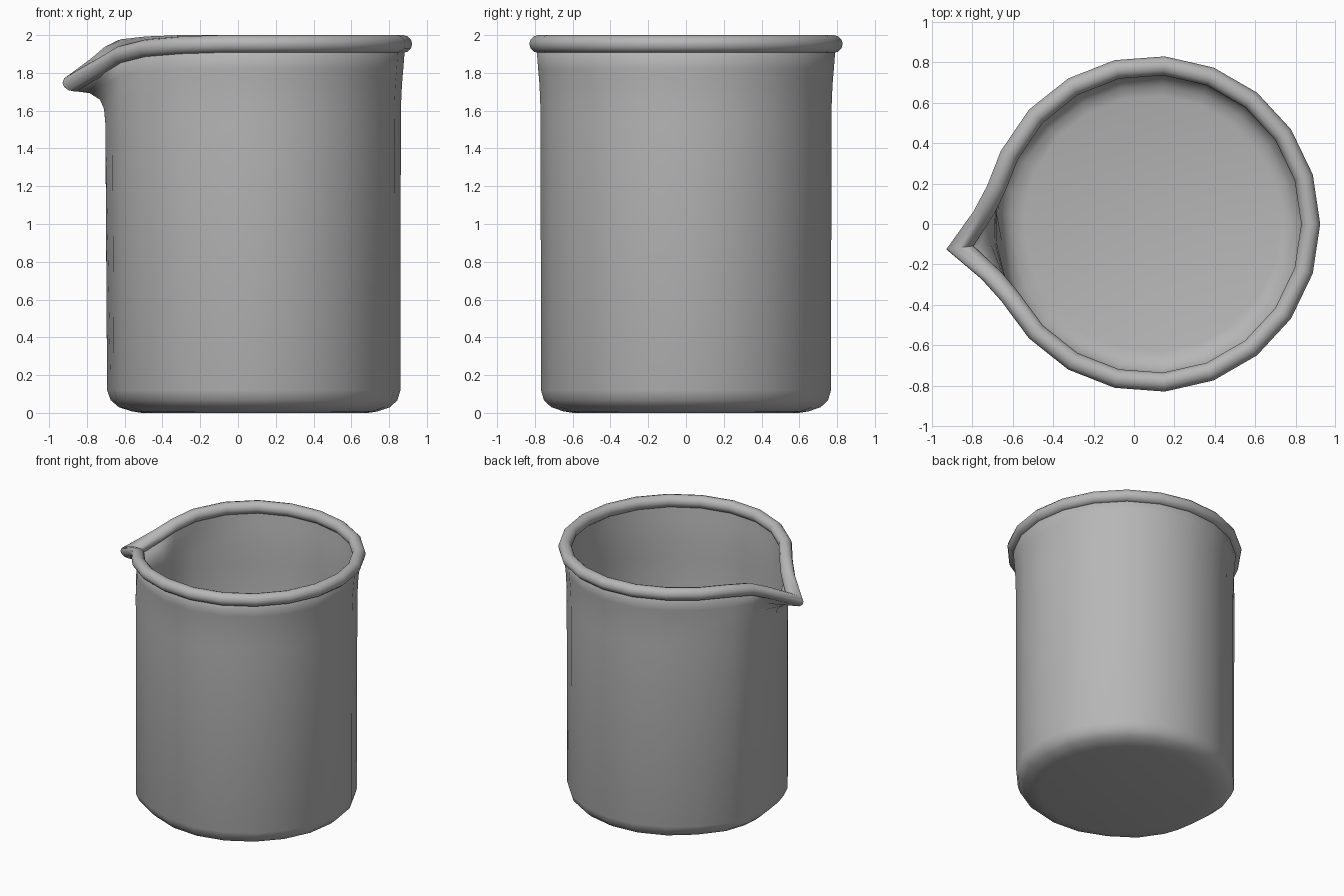
import bpy, bmesh
from math import sin, cos, pi, radians

if "Cube" in bpy.data.objects:
    bpy.data.objects.remove(bpy.data.objects["Cube"])

CX = 0.09        # axis of the beaker
SIDES = 21
SPOUT = 187.0    # direction of the pouring lip in degrees

# Columns around the axis: (angle, outward push, drop of the rim, wall bulge)
SHAPE = {0: (0.195, -0.205, 0.0), 11: (0.055, -0.11, 0.015), 20: (0.007, -0.055, 0.03)}
columns = []
for k in range(SIDES):
    a = 360 * k / SIDES
    d = abs(a - SPOUT)
    if d > 21:
        near = d < 40
        columns.append((a, 0.0, -0.022 if near else -0.007 if d < 60 else 0.0,
                        0.033 if near else 0.0))
for d, shape in SHAPE.items():
    for s in ((-1, 1) if d else (1,)):
        columns.append((SPOUT + s * d, *shape))
columns.sort()


def loft(name, profile, material, closed=False):
    """Sweep (radius, z, push, drop, bulge weight) points around the axis."""
    bm = bmesh.new()
    rings = []
    for r, z, wp, wd, wb in profile:
        ring = []
        for a, push, drop, bulge in columns:
            rr = r + push * wp + bulge * wb
            t = radians(a)
            ring.append(bm.verts.new((CX + rr * cos(t), rr * sin(t), z + drop * wd)))
        rings.append(ring)
    n = len(columns)
    pairs = list(zip(rings, rings[1:]))
    if closed:
        pairs.append((rings[-1], rings[0]))
    for lo, hi in pairs:
        for i in range(n):
            j = (i + 1) % n
            bm.faces.new((lo[i], lo[j], hi[j], hi[i]))
    if not closed:
        bm.faces.new(rings[0][::-1])
        bm.faces.new(rings[-1])
    bmesh.ops.recalc_face_normals(bm, faces=bm.faces[:])
    me = bpy.data.meshes.new(name)
    bm.to_mesh(me)
    bm.free()
    me.materials.append(material)
    ob = bpy.data.objects.new(name, me)
    bpy.context.collection.objects.link(ob)
    bpy.ops.object.select_all(action='DESELECT')
    ob.select_set(True)
    bpy.context.view_layer.objects.active = ob
    bpy.ops.object.shade_smooth_by_angle(angle=radians(60))
    return ob


grey = bpy.data.materials.new("dark_grey")
grey.diffuse_color = (0.47, 0.47, 0.47, 1)
grey.use_nodes = True
grey.node_tree.nodes["Principled BSDF"].inputs["Base Color"].default_value = grey.diffuse_color

# Vessel: rounded foot, straight wall, flared neck, then back down inside
wall = [(0.77, 0.12, 0, 0, 1), (0.772, 1.53, 0.13, 0, 1), (0.774, 1.65, 0.16, 0.2, 1),
        (0.778, 1.74, 0.25, 0.4, 0.8), (0.785, 1.82, 0.5, 0.62, 0.4),
        (0.792, 1.91, 0.95, 1, 0)]
foot = [(0.6, 0, 0, 0, 0), (0.65, 0.008, 0, 0, 0.2), (0.715, 0.03, 0, 0, 0.5),
        (0.754, 0.067, 0, 0, 0.8)]
inner_wall = [(r - 0.022, z + 0.02 * (wd > 0), wp, wd, wb)
              for r, z, wp, wd, wb in reversed(wall)]
inner_foot = [(0.725, 0.07, 0, 0, 0.7), (0.69, 0.037, 0, 0, 0.4), (0.635, 0.022, 0, 0, 0)]
loft("vessel", foot + wall + inner_wall + inner_foot, grey)

# Rim: rounded bead that follows the lip, a little wider at the tip
bead = []
for i in range(12):
    c, s = cos(2 * pi * i / 12), sin(2 * pi * i / 12)
    bead.append((0.785 + 0.047 * c, 1.953 + 0.047 * s, 0.89 + 0.11 * c, 1, 0))
loft("rim", bead, grey, closed=True)
